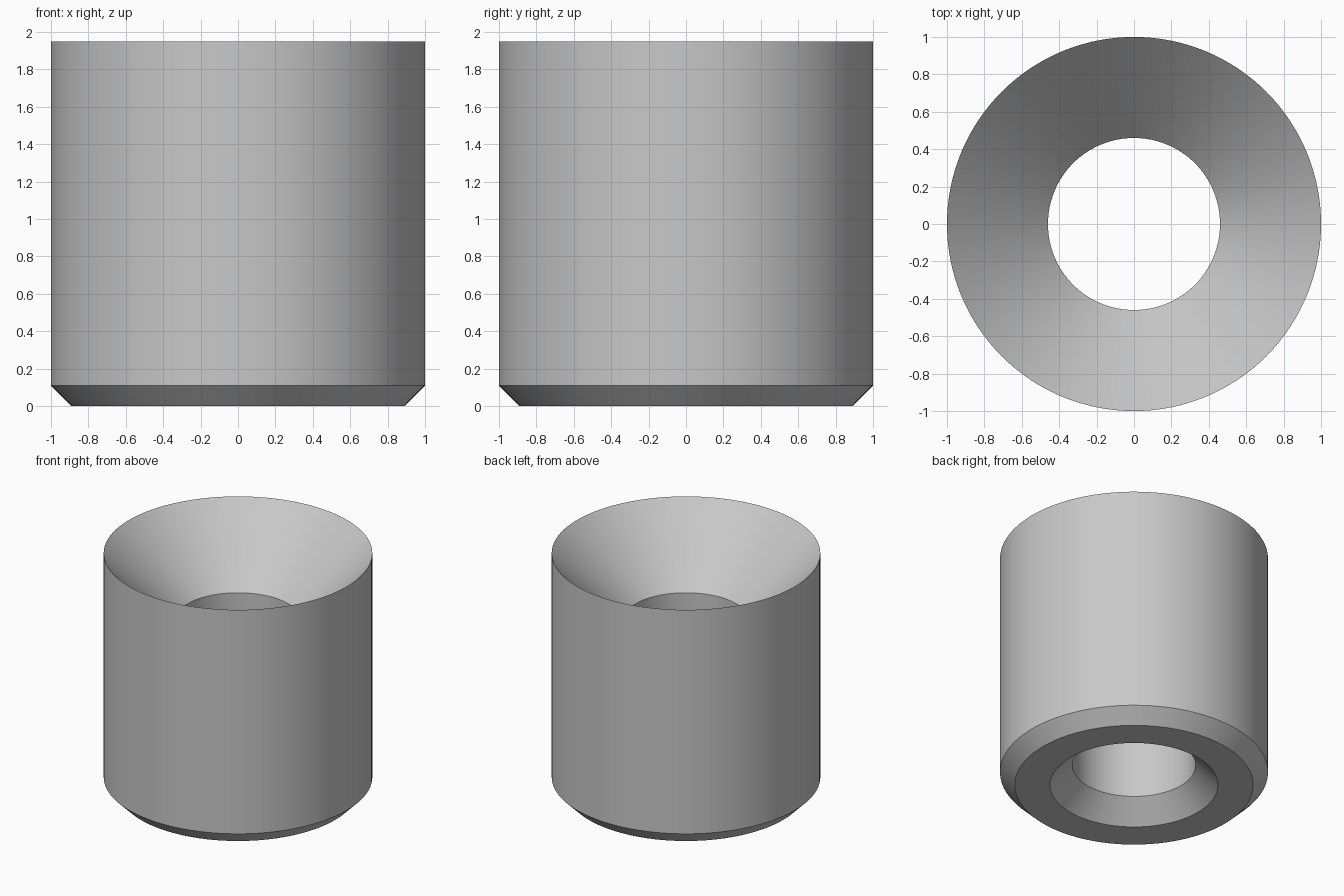
import bpy, bmesh, math

cube = bpy.data.objects.get("Cube")
if cube:
    bpy.data.objects.remove(cube, do_unlink=True)

# Main dimensions
HEIGHT, OUTER, BORE = 1.95, 1.0, 0.46
OUTER_BEVEL, BORE_BEVEL = 0.11, 0.167
SEGMENTS = 128

# Plain grey material
grey = bpy.data.materials.new("light_grey")
grey.use_nodes = True
colour = (0.58, 0.58, 0.58, 1)
grey.diffuse_color = colour
for node in grey.node_tree.nodes:
    if node.type == 'BSDF_PRINCIPLED':
        node.inputs["Base Color"].default_value = colour

# Closed wall section: bevelled foot, outer wall, 45 degree funnel, bore
section = [
    (BORE + BORE_BEVEL, 0),
    (OUTER - OUTER_BEVEL, 0),
    (OUTER, OUTER_BEVEL),
    (OUTER, HEIGHT),
    (BORE, HEIGHT - (OUTER - BORE)),
    (BORE, BORE_BEVEL),
]

# Revolve the section around the vertical axis
bm = bmesh.new()
verts = [bm.verts.new((r, 0, z)) for r, z in section]
edges = [bm.edges.new((v, verts[(i + 1) % len(verts)])) for i, v in enumerate(verts)]
bmesh.ops.spin(bm, geom=verts + edges, cent=(0, 0, 0), axis=(0, 0, 1),
               angle=math.tau, steps=SEGMENTS)
bmesh.ops.remove_doubles(bm, verts=bm.verts[:], dist=0.0001)
bmesh.ops.recalc_face_normals(bm, faces=bm.faces[:])

mesh = bpy.data.meshes.new("funnel_bushing")
bm.to_mesh(mesh)
bm.free()
mesh.materials.append(grey)
bushing = bpy.data.objects.new("funnel_bushing", mesh)
bpy.context.collection.objects.link(bushing)

# Smooth walls with crisp rims
bpy.ops.object.select_all(action='DESELECT')
bushing.select_set(True)
bpy.context.view_layer.objects.active = bushing
bpy.ops.object.shade_smooth_by_angle(angle=math.radians(30))
